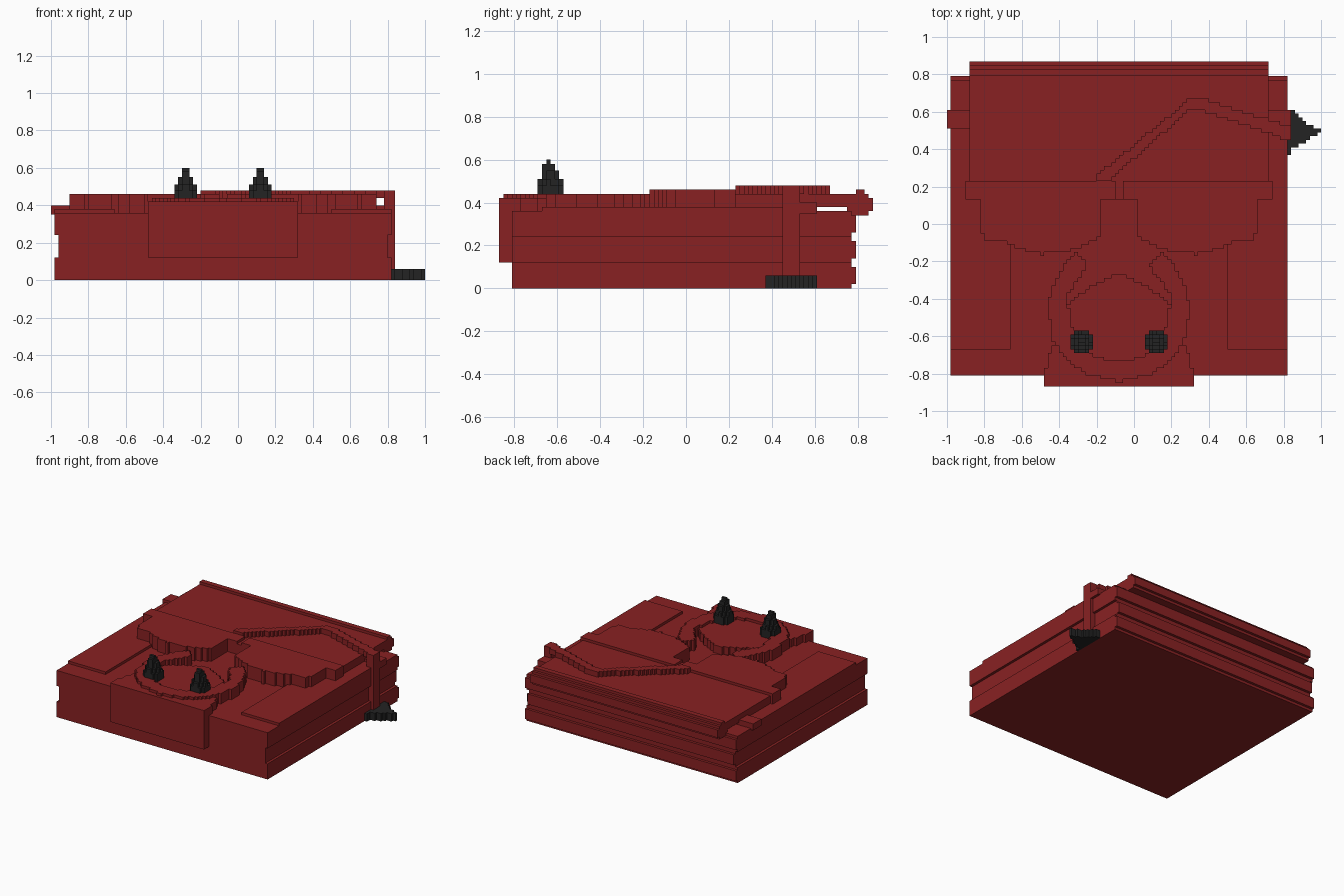
import bpy, bmesh, math

if "Cube" in bpy.data.objects:
    bpy.data.objects.remove(bpy.data.objects["Cube"])

V = 0.02    # block size
CX = -0.08  # mirror axis of the symmetric parts


def material(name, color):
    m = bpy.data.materials.new(name)
    m.diffuse_color = (*color, 1)
    m.use_nodes = True
    m.node_tree.nodes["Principled BSDF"].inputs["Base Color"].default_value = m.diffuse_color
    return m


RED = material("dark red", (0.25, 0.0155, 0.0165))
BLACK = material("charcoal", (0.017, 0.017, 0.017))


def finish(name, bm, mat):
    bmesh.ops.recalc_face_normals(bm, faces=bm.faces)
    me = bpy.data.meshes.new(name)
    bm.to_mesh(me)
    bm.free()
    me.materials.append(mat)
    ob = bpy.data.objects.new(name, me)
    bpy.context.collection.objects.link(ob)
    return ob


def box(name, x0, x1, y0, y1, z0, z1, mat=RED):
    bm = bmesh.new()
    bmesh.ops.create_cube(bm, size=1)
    for v in bm.verts:
        v.co = ((x0 + x1) / 2 + v.co.x * (x1 - x0),
                (y0 + y1) / 2 + v.co.y * (y1 - y0),
                (z0 + z1) / 2 + v.co.z * (z1 - z0))
    return finish(name, bm, mat)


def inside(p, poly):
    hit = False
    for (ax, ay), (bx, by) in zip(poly, poly[1:] + poly[:1]):
        if (ay > p[1]) != (by > p[1]) and p[0] < ax + (p[1] - ay) * (bx - ax) / (by - ay):
            hit = not hit
    return hit


def blocky(name, poly, z0, z1, mat=RED):
    """Fill an outline with square blocks, giving stepped edges."""
    xs, ys = [p[0] for p in poly], [p[1] for p in poly]
    cells = set()
    for i in range(math.floor(min(xs) / V) - 1, math.ceil(max(xs) / V) + 1):
        for j in range(math.floor(min(ys) / V) - 1, math.ceil(max(ys) / V) + 1):
            if inside((i * V + V / 2 + 1e-5, j * V + V + 1e-5), poly):
                cells.add((i, j))
    bm = bmesh.new()

    def quad(*pts):
        bm.faces.new([bm.verts.new(p) for p in pts])

    for i, j in cells:
        x, y = i * V, j * V + V / 2
        X, Y = x + V, y + V
        quad((x, y, z1), (X, y, z1), (X, Y, z1), (x, Y, z1))
        quad((x, Y, z0), (X, Y, z0), (X, y, z0), (x, y, z0))
        for d, a, b in (((0, -1), (x, y), (X, y)), ((1, 0), (X, y), (X, Y)),
                        ((0, 1), (X, Y), (x, Y)), ((-1, 0), (x, Y), (x, y))):
            if (i + d[0], j + d[1]) not in cells:
                quad((*a, z0), (*b, z0), (*b, z1), (*a, z1))
    bmesh.ops.remove_doubles(bm, verts=bm.verts, dist=1e-4)
    return finish(name, bm, mat)


def mirrored(poly):
    return [(2 * CX - x, y) for x, y in poly]


def extrude_x(name, profile, x0, x1):
    bm = bmesh.new()
    face = bm.faces.new([bm.verts.new((x0, y, z)) for y, z in profile])
    new = bmesh.ops.extrude_face_region(bm, geom=[face])["geom"]
    bmesh.ops.translate(bm, vec=(x1 - x0, 0, 0),
                        verts=[g for g in new if isinstance(g, bmesh.types.BMVert)])
    return finish(name, bm, RED)


# Mattress: three layers, the middle one narrower, with ribs along the back
for k, inset in enumerate((0, 0.02, 0)):
    z = 0.12 * k
    box(f"mattress_layer_{k + 1}", -0.98 + inset, 0.82 - inset, -0.81, 0.77, z, z + 0.12)
    box(f"back_rib_{k + 1}", -0.98 + inset, 0.82 - inset, 0.76, 0.79, z + 0.02, z + 0.10)

# Raised side sheets and the strap across the bed
box("side_sheet_left", -0.98, -0.66, -0.67, 0.53, 0.35, 0.38)
box("side_sheet_right", 0.50, 0.82, -0.67, 0.53, 0.35, 0.38)
box("cross_strap", -1.0, 0.84, 0.51, 0.61, 0.35, 0.40)

# Cover with a rolled back edge
box("cover", -0.88, 0.72, 0.21, 0.80, 0.38, 0.44)
box("cover_base", -0.88, 0.72, 0.21, 0.55, 0.35, 0.385)
extrude_x("cover_roll", [(0.75, 0.34), (0.85, 0.34), (0.85, 0.36), (0.87, 0.36), (0.87, 0.42),
                         (0.85, 0.42), (0.85, 0.44), (0.83, 0.44), (0.83, 0.46), (0.79, 0.46),
                         (0.79, 0.44), (0.75, 0.44)], -0.88, 0.72)

# Wings
wing = [(-0.90, 0.23), (-0.90, 0.13), (-0.82, 0.13), (-0.82, -0.01), (-0.80, -0.08),
        (-0.70, -0.09), (-0.61, -0.13), (-0.49, -0.16), (-0.35, -0.14), (-0.25, -0.11),
        (-0.19, -0.07), (-0.18, 0.13), (-0.10, 0.13), (-0.10, 0.23)]
blocky("wing_left", wing, 0.35, 0.46)
blocky("wing_right", mirrored(wing), 0.35, 0.46)
box("wing_bridge", -0.10, -0.06, 0.13, 0.23, 0.35, 0.44)

# Head: front block, face plate and raised horseshoe around it
half_block = [(-0.48, -0.87), (-0.48, -0.80), (-0.44, -0.65)]
blocky("head_block", half_block + mirrored(half_block)[::-1], 0.35, 0.42)
box("head_block_front", -0.48, 0.32, -0.87, -0.80, 0.12, 0.42)
half_face = [(-0.20, -0.76), (-0.36, -0.62), (-0.38, -0.46), (-0.28, -0.37), (-0.15, -0.29),
             (-0.09, -0.27)]
blocky("face_plate", half_face + mirrored(half_face)[::-1], 0.35, 0.42)
outer = [(-0.31, -0.15), (-0.38, -0.23), (-0.44, -0.34), (-0.46, -0.46), (-0.43, -0.62),
         (-0.36, -0.73), (-0.25, -0.80), (-0.10, -0.84)]
inner = [(-0.10, -0.73), (-0.21, -0.71), (-0.29, -0.63), (-0.34, -0.54), (-0.34, -0.45),
         (-0.37, -0.45), (-0.36, -0.38), (-0.28, -0.28), (-0.25, -0.22)]
blocky("horseshoe", outer + mirrored(outer)[::-1] + mirrored(inner)[::-1] + inner, 0.35, 0.44)

# Horns: stacked stepped discs that narrow upwards
for side, hx in (("left", -0.28), ("right", 0.12)):
    steps = ((0.42, 0.48, 0.065), (0.48, 0.51, 0.052), (0.51, 0.55, 0.036),
             (0.55, 0.58, 0.025), (0.58, 0.60, 0.018))
    for n, (z0, z1, r) in enumerate(steps):
        ring = [(hx + r * math.cos(a * math.pi / 8), -0.63 - 0.01 * (n > 2)
                 + r * math.sin(a * math.pi / 8)) for a in range(16)]
        blocky(f"horn_{side}_{n + 1}", ring, z0, z1, BLACK)

# Tail: bent band over the cover, hanging down the side to a pointed tip
blocky("tail_band", [(-0.20, 0.23), (-0.20, 0.26), (0.30, 0.67), (0.36, 0.67), (0.84, 0.52),
                     (0.84, 0.45), (0.36, 0.61), (0.30, 0.61), (-0.14, 0.23)], 0.44, 0.48)
box("tail_top_end", 0.78, 0.84, 0.45, 0.53, 0.37, 0.48)
box("tail_drop", 0.79, 0.84, 0.45, 0.53, 0.03, 0.46)
blocky("tail_tip", [(0.82, 0.37), (0.84, 0.37), (0.85, 0.41), (0.91, 0.43), (0.96, 0.47),
                    (1.0, 0.485), (1.0, 0.505), (0.96, 0.52), (0.91, 0.55), (0.87, 0.60),
                    (0.82, 0.61)], 0, 0.06, BLACK)
